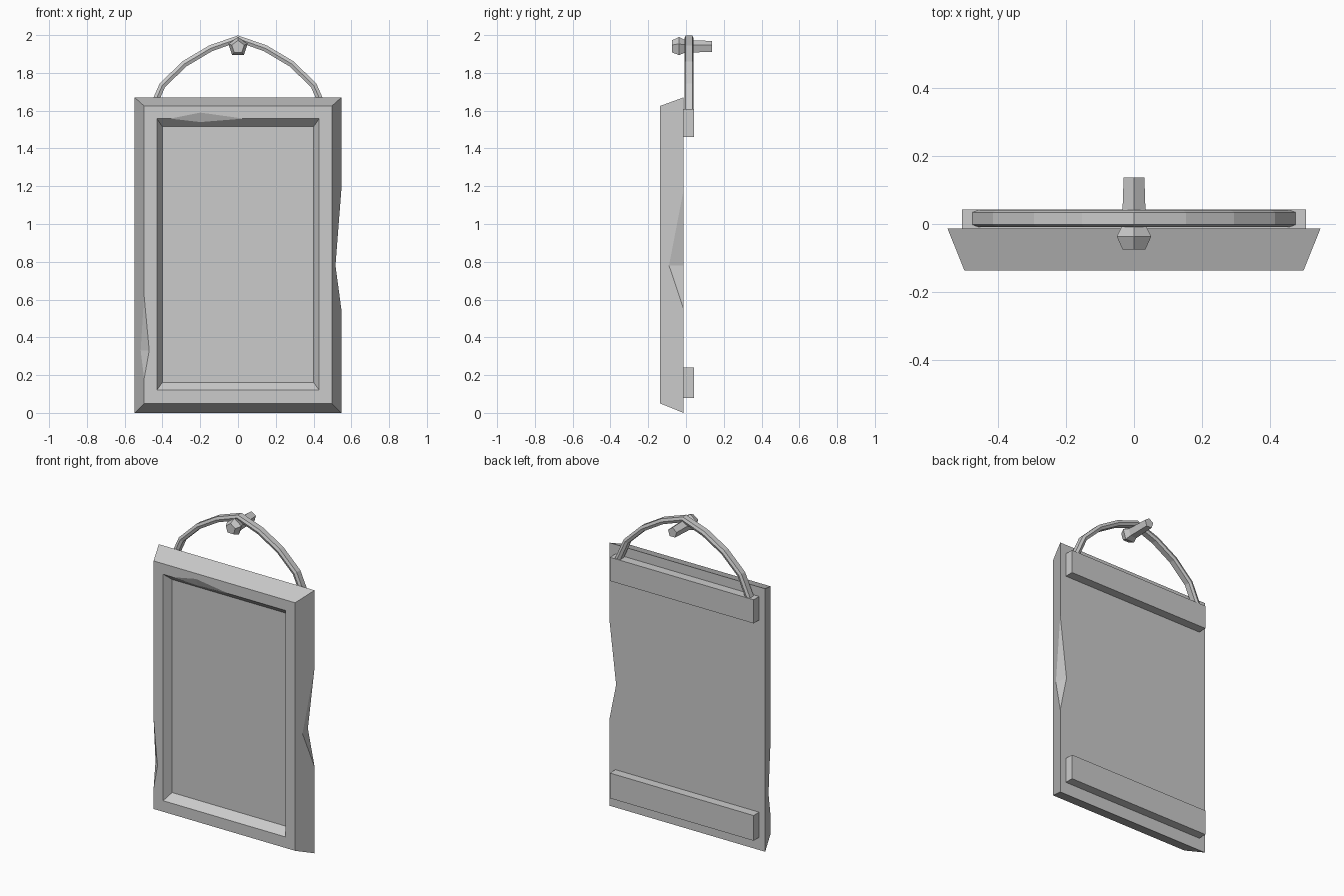
import bpy, bmesh
from math import pi, sin, cos
from mathutils import Vector

cube = bpy.data.objects.get("Cube")
if cube:
    bpy.data.objects.remove(cube, do_unlink=True)

grey = bpy.data.materials.new("plain grey")
grey.use_nodes = True
COLOUR = (0.6, 0.6, 0.6, 1)
grey.diffuse_color = COLOUR
grey.node_tree.nodes["Principled BSDF"].inputs["Base Color"].default_value = COLOUR


def finish(name, bm):
    bmesh.ops.recalc_face_normals(bm, faces=bm.faces)
    mesh = bpy.data.meshes.new(name)
    bm.to_mesh(mesh)
    bm.free()
    mesh.materials.append(grey)
    obj = bpy.data.objects.new(name, mesh)
    bpy.context.collection.objects.link(obj)
    return obj


def skin(name, rings):
    """Join successive rings of points with quads and cap both ends."""
    bm = bmesh.new()
    loops = [[bm.verts.new(p) for p in ring] for ring in rings]
    n = len(loops[0])
    for a, b in zip(loops, loops[1:]):
        for i in range(n):
            j = (i + 1) % n
            bm.faces.new((a[i], a[j], b[j], b[i]))
    bm.faces.new(loops[0])
    bm.faces.new(loops[-1])
    return finish(name, bm)


def rect(half, z0, z1, y):
    return [(-half, y, z0), (half, y, z0), (half, y, z1), (-half, y, z1)]


def chip(obj, ends, notch):
    """Cut a wedge from an edge between two ends, down to the notch line."""
    mid = (Vector(notch[0]) + Vector(notch[1])) / 2
    bm = bmesh.new()
    pts = [bm.verts.new(mid + (Vector(p) - mid) * 1.5) for p in (*ends, *notch)]
    for skip in range(4):
        bm.faces.new([v for i, v in enumerate(pts) if i != skip])
    cutter = finish("chip_cutter", bm)
    cutter.hide_render = True
    mod = obj.modifiers.new("chip", 'BOOLEAN')
    mod.operation = 'DIFFERENCE'
    mod.solver = 'EXACT'
    mod.object = cutter
    bpy.context.view_layer.update()
    graph = bpy.context.evaluated_depsgraph_get()
    mesh = bpy.data.meshes.new_from_object(obj.evaluated_get(graph))
    obj.modifiers.clear()
    obj.data = mesh
    bpy.data.objects.remove(cutter, do_unlink=True)


# Board with bevelled rim and recessed panel
BACK, FRONT, FLOOR = -0.013, -0.137, -0.09
board = skin("framed_board", [
    rect(0.547, 0, 1.67, BACK),
    rect(0.497, 0.05, 1.625, FRONT),
    rect(0.43, 0.12, 1.558, FRONT),
    rect(0.40, 0.162, 1.515, FLOOR),
])

# Worn chips: left rear edge, right front edge, inner top edge
chip(board, [(0.547, BACK, 1.18), (0.547, BACK, 0.55)],
     [(0.50, BACK, 0.78), (0.516, -0.09, 0.78)])
chip(board, [(-0.497, FRONT, 0.62), (-0.497, FRONT, 0.18)],
     [(-0.47, FRONT, 0.33), (-0.515, -0.092, 0.33)])
chip(board, [(-0.36, FRONT, 1.558), (0.03, FRONT, 1.558)],
     [(-0.2, FRONT, 1.59), (-0.2, -0.117, 1.54)])

# Battens across the back
for name, z0, z1 in (("lower_batten", 0.08, 0.24), ("upper_batten", 1.46, 1.61)):
    skin(name, [rect(0.505, z0, z1, BACK), rect(0.505, z0, z1, 0.043)])

# Hanging cord: flattened hexagon swept along a mirrored arch
half = [(-0.46, 1.60), (-0.40, 1.735), (-0.283, 1.848), (-0.145, 1.93)]
path = half + [(0, 1.981)] + [(-x, z) for x, z in reversed(half)]
section = [(0.025, 0), (0.018, 0.017), (-0.018, 0.017),
           (-0.025, 0), (-0.018, -0.017), (0.018, -0.017)]
rings = []
for i, (x, z) in enumerate(path):
    before, after = path[max(i - 1, 0)], path[min(i + 1, len(path) - 1)]
    along = Vector((after[0] - before[0], 0, after[1] - before[1])).normalized()
    out = Vector((-along.z, 0, along.x))
    rings.append([Vector((x, 0.016 + y, z)) + out * r for y, r in section])
skin("hanging_cord", rings)

# Five-sided nail with a faceted head
skin("nail", [
    [(r * sin(k * 2 * pi / 5), y, 1.937 + r * cos(k * 2 * pi / 5)) for k in range(5)]
    for y, r in ((-0.075, 0.035), (-0.037, 0.053), (-0.005, 0.037), (0.137, 0.032))
])
